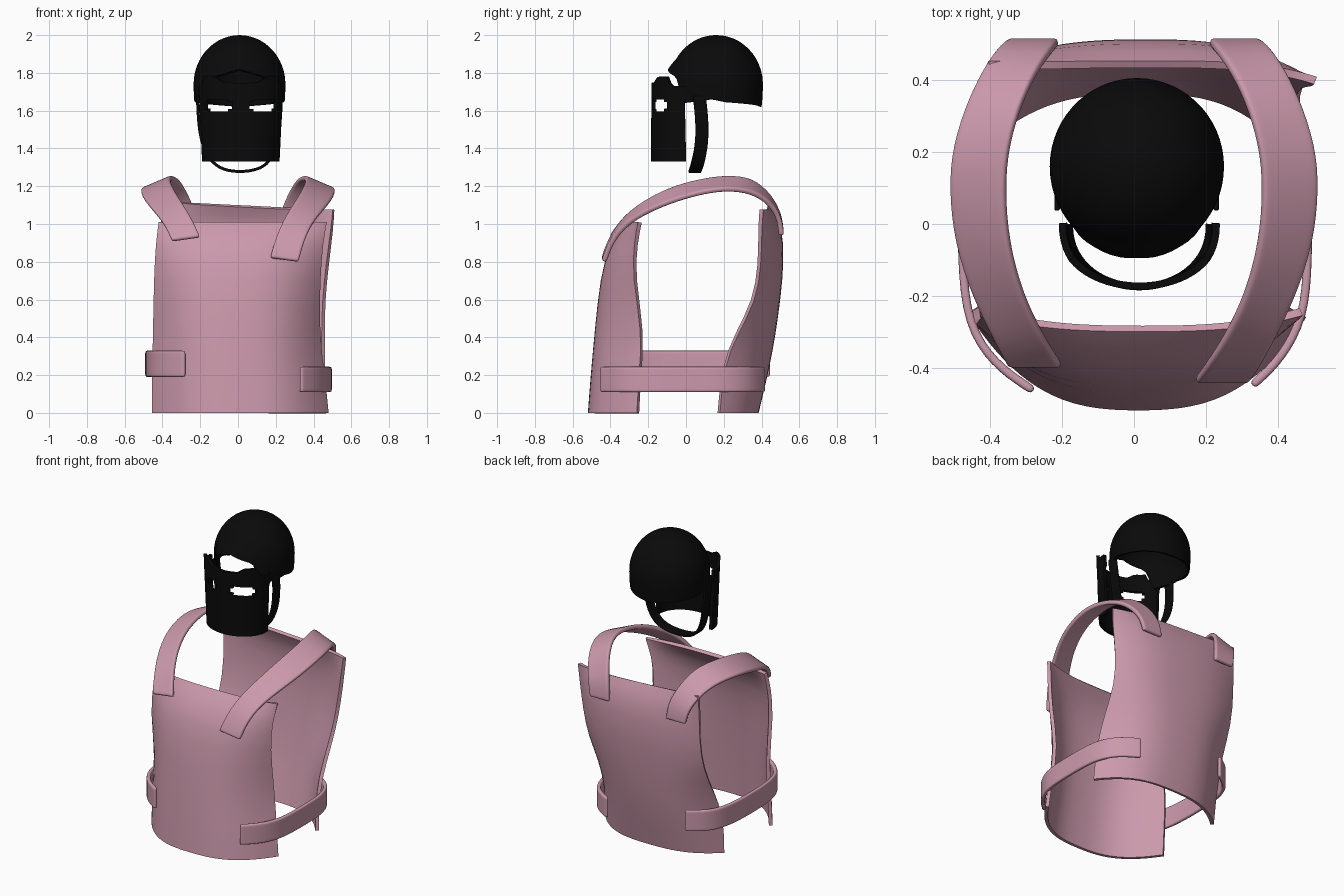
import bpy, bmesh, math
from mathutils import Vector

if "Cube" in bpy.data.objects:
    bpy.data.objects.remove(bpy.data.objects["Cube"])


def material(name, rgb):
    m = bpy.data.materials.new(name)
    m.diffuse_color = (*rgb, 1)
    m.use_nodes = True
    m.node_tree.nodes["Principled BSDF"].inputs["Base Color"].default_value = m.diffuse_color
    return m


PINK = material("dusty_pink", (0.60, 0.32, 0.41))
BLACK = material("black", (0.003, 0.003, 0.003))


def interp(x, pts):
    """Piecewise linear lookup in (x, value) pairs."""
    for (a, va), (b, vb) in zip(pts, pts[1:]):
        if x <= b:
            return va + (vb - va) * max(0, (x - a) / (b - a))
    return pts[-1][1]


def sheet(name, rows, mat, thick, offset=-1, pre=0, post=0, skip=None):
    """Grid of points -> thickened, smooth surface. skip(i, j) leaves a hole."""
    bm = bmesh.new()
    vs = [[bm.verts.new(p) for p in r] for r in rows]
    for i in range(len(vs) - 1):
        for j in range(len(vs[0]) - 1):
            if not (skip and skip(i, j)):
                bm.faces.new((vs[i][j], vs[i][j + 1], vs[i + 1][j + 1], vs[i + 1][j]))
    bmesh.ops.remove_doubles(bm, verts=bm.verts[:], dist=1e-5)
    me = bpy.data.meshes.new(name)
    bm.to_mesh(me)
    bm.free()
    ob = bpy.data.objects.new(name, me)
    bpy.context.collection.objects.link(ob)
    if pre:
        s = ob.modifiers.new("smooth", 'SUBSURF')
        s.levels = s.render_levels = pre
        s.boundary_smooth = 'PRESERVE_CORNERS'
    s = ob.modifiers.new("thickness", 'SOLIDIFY')
    s.thickness, s.offset = thick, offset
    if post:
        s = ob.modifiers.new("soften", 'SUBSURF')
        s.levels = s.render_levels = post
    dg = bpy.context.evaluated_depsgraph_get()
    done = bpy.data.meshes.new_from_object(ob.evaluated_get(dg))
    ob.modifiers.clear()
    ob.data = done
    done.materials.clear()
    done.materials.append(mat)
    done.shade_smooth()
    done.set_sharp_from_angle(angle=math.radians(40))
    return ob


def ribbon(name, pairs, mat, thick):
    """Soft strap running between two edge lines given as point pairs."""
    ps = [(Vector(a), Vector(b)) for a, b in pairs]

    def mix(p, q, t):
        return (p[0].lerp(q[0], t), p[1].lerp(q[1], t))
    ps.insert(1, mix(ps[0], ps[1], 0.2))
    ps.insert(len(ps) - 1, mix(ps[-1], ps[-2], 0.2))
    rows = [[a.lerp(b, t) for t in (0, 0.12, 0.5, 0.88, 1)] for a, b in ps]
    return sheet(name, rows, mat, thick, offset=0, post=2)


# --- chest and back plates: rows of (z, centre y, edge y, first x, last x)
def plate(name, levels, power, tilt, skew):
    rows = []
    for z, yc, ye, xa, xb in levels:
        row = []
        for k in range(21):
            u = math.sin(math.pi / 2 * (k / 10 - 1))
            x = (xa + xb) / 2 + (xb - xa) / 2 * u
            e = ye + skew * (u + 1) / 2
            row.append((x, e + (yc - e) * (1 - abs(u) ** power), z + tilt * x * z))
        rows.append(row)
    return sheet(name, rows, PINK, 0.022, pre=1)


plate("front_plate", [
    (0.0, -0.52, -0.26, -0.455, 0.48),
    (0.2, -0.505, -0.25, -0.455, 0.46),
    (0.42, -0.485, -0.23, -0.45, 0.43),
    (0.72, -0.455, -0.285, -0.445, 0.435),
    (0.9, -0.405, -0.275, -0.435, 0.45),
    (1.01, -0.30, -0.255, -0.42, 0.47)], 2.8, 0, 0)
plate("back_plate", [
    (0.0, 0.385, 0.18, 0.47, -0.44),
    (0.25, 0.445, 0.20, 0.46, -0.45),
    (0.42, 0.475, 0.27, 0.46, -0.43),
    (0.6, 0.50, 0.37, 0.46, -0.42),
    (0.8, 0.52, 0.40, 0.48, -0.41),
    (1.0, 0.51, 0.40, 0.505, -0.41),
    (1.1, 0.455, 0.41, 0.51, -0.405)], 2.9, -0.045, 0.045)

# --- shoulder straps: inner x, outer x, y, inner z, outer z
SHOULDER = [
    (0.17, 0.32, -0.435, 0.82, 0.80), (0.20, 0.35, -0.395, 0.93, 0.91),
    (0.25, 0.39, -0.32, 1.04, 1.00), (0.31, 0.45, -0.20, 1.13, 1.07),
    (0.35, 0.50, -0.05, 1.20, 1.13), (0.36, 0.515, 0.10, 1.235, 1.17),
    (0.35, 0.505, 0.22, 1.25, 1.185), (0.31, 0.46, 0.35, 1.24, 1.17),
    (0.26, 0.41, 0.445, 1.15, 1.11), (0.22, 0.37, 0.495, 1.05, 1.03),
    (0.21, 0.35, 0.505, 0.94, 0.94)]
for side, sx, stations in (("right", 1, SHOULDER), ("left", -1, SHOULDER[1:])):
    ribbon(side + "_shoulder_strap",
           [((sx * a, y, za), (sx * b, y, zb)) for a, b, y, za, zb in stations], PINK, 0.028)

# --- side straps at the waist
WAIST = {
    "left": (0.19, 0.33, [(-0.28, -0.465), (-0.39, -0.39), (-0.465, -0.28), (-0.48, -0.1),
                          (-0.48, 0.1), (-0.465, 0.25), (-0.42, 0.36), (-0.30, 0.44)]),
    "right": (0.11, 0.245, [(0.33, -0.45), (0.41, -0.375), (0.475, -0.26), (0.485, -0.1),
                            (0.485, 0.1), (0.475, 0.22), (0.42, 0.335), (0.29, 0.415)])}
for side, (lo, hi, path) in WAIST.items():
    ribbon(side + "_waist_strap", [((x, y, lo), (x, y, hi)) for x, y in path], PINK, 0.024)

# --- helmet shell, its rim height following the angle from the front
RIM = [(0, 1.82), (30, 1.785), (38, 1.76), (46, 1.64), (70, 1.65), (85, 1.66), (100, 1.645), (180, 1.62)]
rows = []
for i in range(17):
    row = []
    for k in range(61):
        th = k * 6
        zb = interp(min(th, 360 - th), RIM)
        low = math.asin((zb - 1.74) / 0.26)
        phi = low + (math.pi / 2 - low) * i / 16
        r = math.cos(phi) if phi > 0 else math.cos(phi * 0.5)
        a = math.radians(th)
        flare = 0.02 * max(0, math.cos(a)) ** 2 * max(0, 1 - i / 3)
        row.append((0.008 + 0.243 * r * math.sin(a),
                    0.16 - (0.247 * r + flare) * math.cos(a), 1.74 + 0.26 * math.sin(phi)))
    rows.append(row)
sheet("helmet_shell", rows, BLACK, 0.015)

# --- face mask with two eye openings
TOP = [(0, 1.745), (24, 1.75), (38, 1.78), (60, 1.78), (68, 1.73), (90, 1.73)]
rows = []
for z in (1.33, 1.42, 1.51, 1.595, 1.61, 1.645, 1.66, 1.70, None):
    row = []
    for k in range(31):
        deg = k * 6 - 90
        a = math.radians(deg)
        zz = z or interp(abs(deg), TOP)
        t = (zz - 1.33) / 0.45
        back = 0.01 * max(0, 1 - math.cos(a) * 3) * (zz > 1.65) - 0.01 * t
        row.append((0.015 + (0.205 + 0.022 * t) * math.sin(a),
                    back - (0.185 - 0.012 * t) * max(0, math.cos(a)) ** 0.9, zz))
    rows.append(row)


def eye(i, j):
    d = abs(j * 6 + 3 - 90)
    return (i == 4 and 12 < d < 60) or (i in (3, 5) and 18 < d < 54)


sheet("face_mask", rows, BLACK, 0.02, skip=eye)

# --- chin strap under the jaw: x, y centre, z
CHIN = [(-0.215, 0.07, 1.68), (-0.21, 0.085, 1.55), (-0.195, 0.085, 1.43), (-0.15, 0.065, 1.335),
        (-0.08, 0.05, 1.285), (0.01, 0.045, 1.275), (0.10, 0.05, 1.285), (0.17, 0.065, 1.325),
        (0.21, 0.085, 1.43), (0.225, 0.085, 1.55), (0.23, 0.07, 1.68)]
ribbon("chin_strap", [((x, y - 0.035, z), (x, y + 0.035, z)) for x, y, z in CHIN], BLACK, 0.016)
